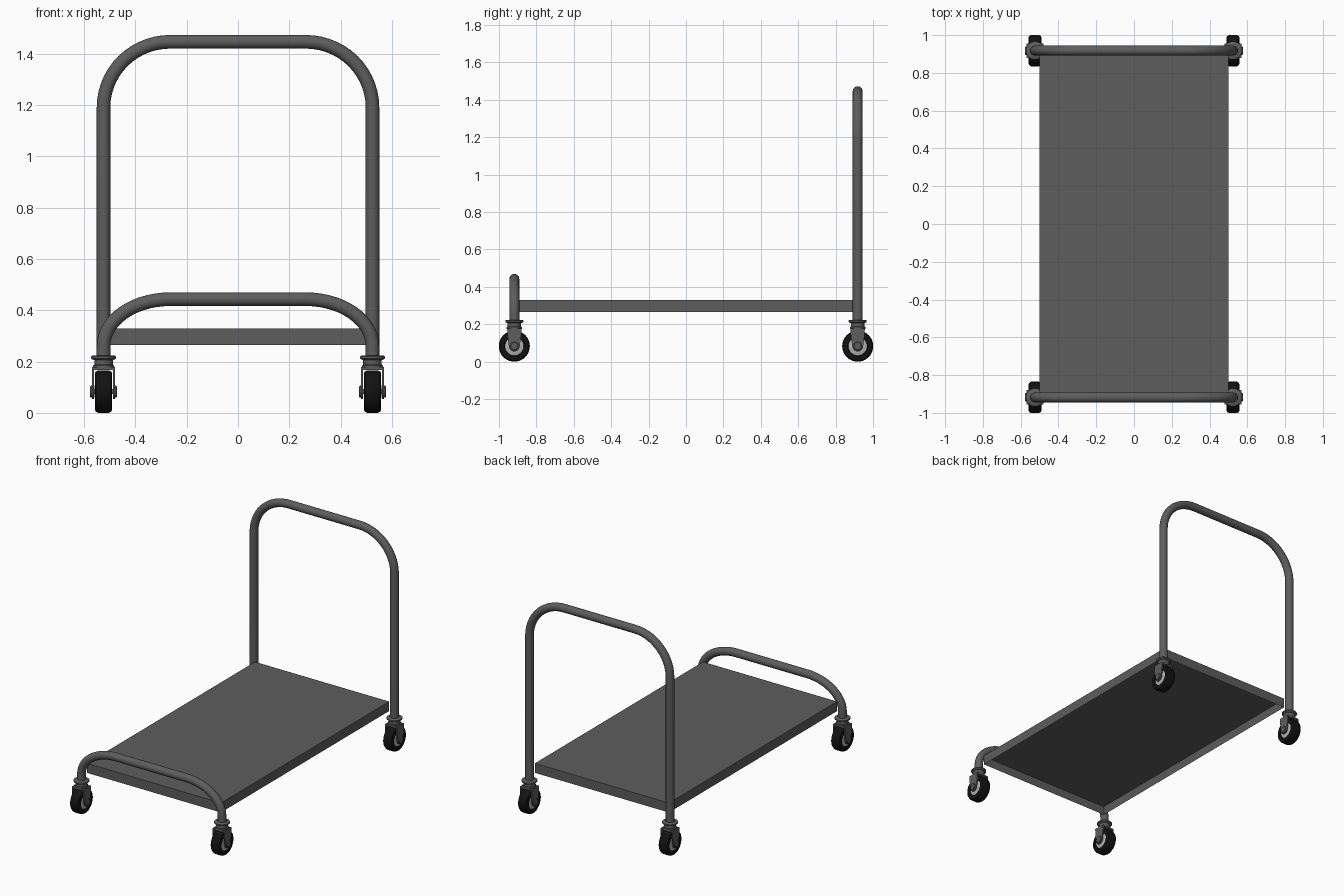
import bpy, bmesh, math
from mathutils import Matrix, Vector

if "Cube" in bpy.data.objects:
    bpy.data.objects.remove(bpy.data.objects["Cube"])


def material(name, v):
    m = bpy.data.materials.new(name)
    m.diffuse_color = (v, v, v, 1)
    m.use_nodes = True
    m.node_tree.nodes["Principled BSDF"].inputs["Base Color"].default_value = m.diffuse_color
    return m


STEEL = material("dark_steel", 0.11)
RUBBER = material("black_rubber", 0.006)
HUB = material("light_hub", 0.45)
PX, PY, R = 0.524, 0.918, 0.0265      # post position and tube radius
AXLE = 0.083


def finish(name, bm, mat, smooth=True):
    bmesh.ops.recalc_face_normals(bm, faces=bm.faces)
    me = bpy.data.meshes.new(name)
    bm.to_mesh(me)
    bm.free()
    ob = bpy.data.objects.new(name, me)
    bpy.context.collection.objects.link(ob)
    me.materials.append(mat)
    if smooth:
        bpy.ops.object.select_all(action='DESELECT')
        ob.select_set(True)
        bpy.context.view_layer.objects.active = ob
        bpy.ops.object.shade_smooth_by_angle(angle=math.radians(35))
    return ob


def lathe(name, profile, mat, matrix, n=32):
    """Spin (radius, height) points round z, then place with matrix."""
    bm = bmesh.new()
    vs = [bm.verts.new((r, 0, h)) for r, h in profile]
    es = [bm.edges.new(p) for p in zip(vs, vs[1:])]
    bmesh.ops.spin(bm, geom=vs + es, cent=(0, 0, 0), axis=(0, 0, 1),
                   angle=2 * math.pi, steps=n)
    bmesh.ops.remove_doubles(bm, verts=bm.verts, dist=1e-5)
    bm.transform(matrix)
    return finish(name, bm, mat)


def hoop(name, y, bend_z, top_z):
    """Upside-down U of round tube with elliptical corners."""
    bx, rz, steps = 0.26, top_z - bend_z, 14
    half = [(-PX, 0.215)]
    for i in range(steps + 1):
        a = math.pi / 2 * i / steps
        half.append((-PX + bx * (1 - math.cos(a)), bend_z + rz * math.sin(a)))
    path = half + [(-x, z) for x, z in reversed(half)]
    bm = bmesh.new()
    rings, n = [], 24
    for i, (x, z) in enumerate(path):
        a, b = path[max(i - 1, 0)], path[min(i + 1, len(path) - 1)]
        t = Vector((b[0] - a[0], 0, b[1] - a[1])).normalized()
        if i <= 1 or i >= len(path) - 2:
            t = Vector((0, 0, 1 if i <= 1 else -1))
        side = Vector((0, 1, 0)).cross(t)
        rings.append([bm.verts.new(Vector((x, y, z)) + R * (
            side * math.cos(k * math.tau / n) + Vector((0, math.sin(k * math.tau / n), 0))))
            for k in range(n)])
    for p, q in zip(rings, rings[1:]):
        for k in range(n):
            bm.faces.new((p[k], p[(k + 1) % n], q[(k + 1) % n], q[k]))
    bm.faces.new(rings[0])
    bm.faces.new(rings[-1])
    finish(name, bm, STEEL)


# Deck: shallow tray, open underneath
bm = bmesh.new()
bmesh.ops.create_cube(bm, size=1, matrix=Matrix.Translation((0, 0, 0.297))
                      @ Matrix.Diagonal((1.0, 1.79, 0.064, 1)))
bottom = [f for f in bm.faces if f.normal.z < -0.9]
bmesh.ops.inset_region(bm, faces=bottom, thickness=0.012)
bmesh.ops.translate(bm, verts=bottom[0].verts, vec=(0, 0, 0.052))
finish("deck", bm, STEEL, smooth=False)

# Tall push handle at the back, low hoop at the front
hoop("push_handle", PY, 1.19, 1.446)
hoop("front_hoop", -PY, 0.26, 0.443)


def caster(tag, x, y):
    at = Matrix.Translation((x, y, 0))
    wheel_at = Matrix.Translation((x, y, AXLE)) @ Matrix.Rotation(math.pi / 2, 4, 'Y')
    # Swivel flange and neck
    lathe("swivel_" + tag, [(0, .224), (.042, .224), (.048, .22), (.048, .212), (.043, .208),
                            (.036, .206), (.036, .188), (.041, .184), (.041, .174), (0, .174)],
          STEEL, at)
    # Tyre and hub
    lathe("tyre_" + tag, [(.05, -.028), (.054, -.034), (.07, -.034), (.078, -.030), (AXLE, -.020),
                          (AXLE, .020), (.078, .030), (.07, .034), (.054, .034), (.05, .028),
                          (.05, -.028)], RUBBER, wheel_at, 40)
    lathe("hub_" + tag, [(0, -.032), (.03, -.032), (.051, -.027), (.051, .027),
                         (.03, .032), (0, .032)], HUB, wheel_at)
    # Axle with end bolts
    lathe("axle_" + tag, [(0, -.053), (.019, -.053), (.023, -.049), (.023, -.036), (.01, -.036),
                          (.01, .036), (.023, .036), (.023, .049), (.019, .053), (0, .053)],
          STEEL, wheel_at, 24)
    # Fork: crown plate and two tapered cheeks with round ends
    bm = bmesh.new()
    bmesh.ops.create_cube(bm, size=1, matrix=at @ Matrix.Translation((0, 0, .173))
                          @ Matrix.Diagonal((.09, .076, .01, 1)))
    outline = [(.038, .178), (-.038, .178), (-.037, .14)]
    for i in range(13):
        a = math.pi * (1 + i / 12)
        outline.append((.029 * math.cos(a), AXLE + .029 * math.sin(a)))
    outline.append((.037, .14))
    for s in (-1, 1):
        f = bm.faces.new([bm.verts.new((x + s * .037, y + u, v)) for u, v in outline])
        ext = bmesh.ops.extrude_face_region(bm, geom=[f], use_keep_orig=True)
        bmesh.ops.translate(bm, vec=(s * .008, 0, 0),
                            verts=[g for g in ext["geom"] if isinstance(g, bmesh.types.BMVert)])
    finish("fork_" + tag, bm, STEEL)


for sx, side in ((-1, "left"), (1, "right")):
    for sy, end in ((-1, "front"), (1, "back")):
        caster(end + "_" + side, sx * PX, sy * PY)
